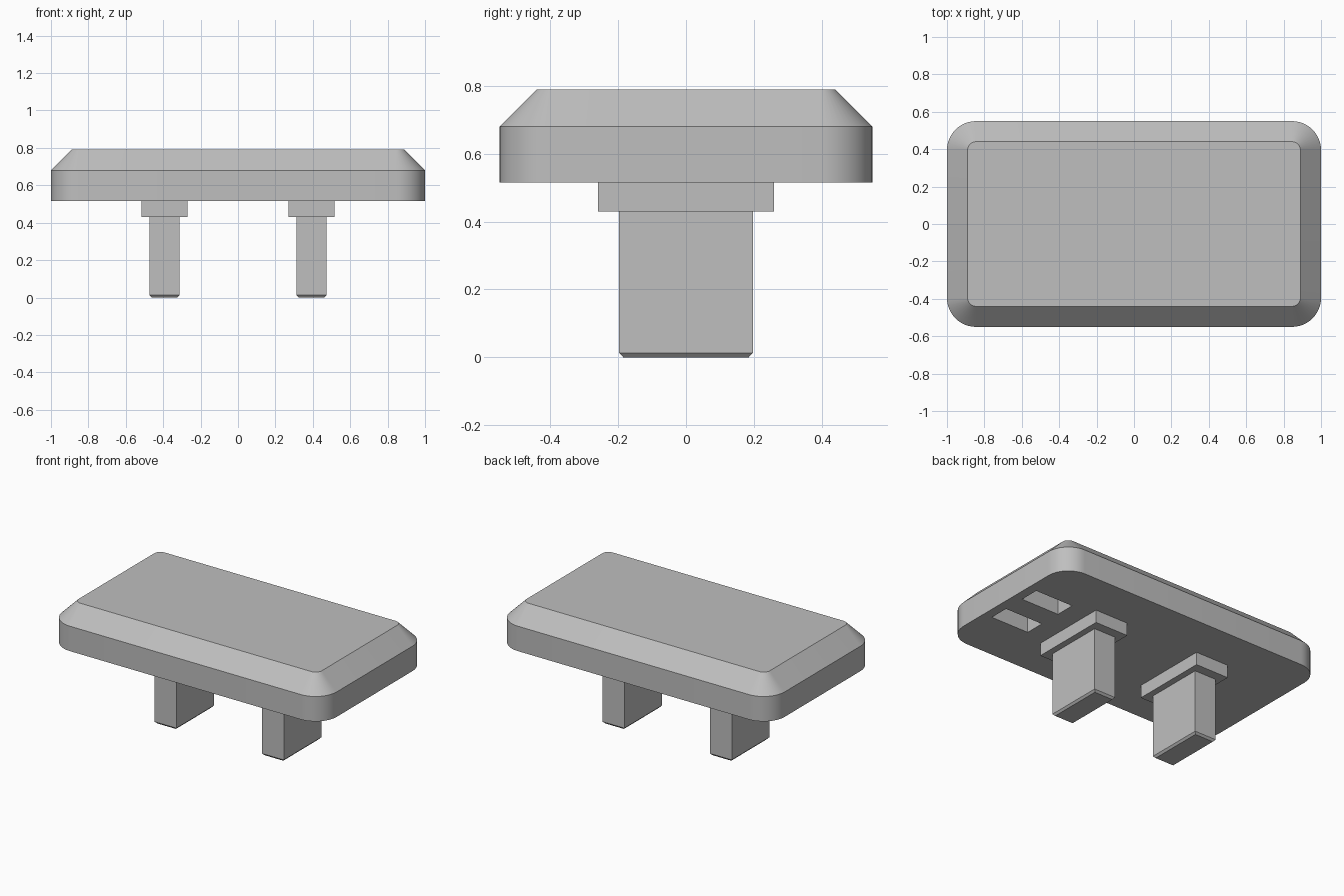
import bpy, bmesh
from math import cos, sin, pi, radians
from mathutils import Vector

cube = bpy.data.objects.get("Cube")
if cube:
    bpy.data.objects.remove(cube, do_unlink=True)

grey = bpy.data.materials.new("plain_grey")
grey.use_nodes = True
colour = (0.52, 0.52, 0.52, 1)
grey.diffuse_color = colour
grey.node_tree.nodes["Principled BSDF"].inputs["Base Color"].default_value = colour


def rounded_ring(half_x, half_y, radius, z, steps=12):
    """Corner arcs of a rounded rectangle, counter-clockwise."""
    ring = []
    for i, (sx, sy) in enumerate([(1, 1), (-1, 1), (-1, -1), (1, -1)]):
        for k in range(steps + 1):
            a = (i + k / steps) * pi / 2
            ring.append(Vector((sx * (half_x - radius) + radius * cos(a),
                                sy * (half_y - radius) + radius * sin(a), z)))
    return ring


def box_ring(half_x, half_y, z):
    return [Vector((sx * half_x, sy * half_y, z))
            for sx, sy in [(1, 1), (-1, 1), (-1, -1), (1, -1)]]


def loft(name, rings, offset=(0, 0, 0)):
    """Closed solid through a stack of matching rings."""
    bm = bmesh.new()
    loops = [[bm.verts.new(p + Vector(offset)) for p in ring] for ring in rings]
    bm.faces.new(loops[0][::-1])
    bm.faces.new(loops[-1])
    for low, high in zip(loops, loops[1:]):
        for i in range(len(low)):
            j = (i + 1) % len(low)
            bm.faces.new((low[i], low[j], high[j], high[i]))
    mesh = bpy.data.meshes.new(name)
    bm.to_mesh(mesh)
    bm.free()
    mesh.materials.append(grey)
    obj = bpy.data.objects.new(name, mesh)
    bpy.context.collection.objects.link(obj)
    return obj


# Plate with rounded corners and a sloped upper rim
BASE, RIM, TOP = 0.515, 0.68, 0.79
slope = 0.11
plate = loft("plate", [
    rounded_ring(1, 0.55, 0.155, BASE),
    rounded_ring(1, 0.55, 0.155, RIM),
    rounded_ring(1 - slope, 0.55 - slope, 0.155 - slope, TOP)])
bpy.context.view_layer.objects.active = plate
plate.select_set(True)

# Two pockets in the underside, near one end
for side in (-1, 1):
    cutter = loft("pocket_cutter", [box_ring(0.14, 0.066, BASE - 0.1),
                                    box_ring(0.14, 0.066, BASE + 0.14)],
                  (0.798, side * 0.141, 0))
    cutter.hide_render = True
    cut = plate.modifiers.new("pocket", "BOOLEAN")
    cut.operation = "DIFFERENCE"
    cut.solver = "EXACT"
    cut.object = cutter
    bpy.ops.object.modifier_apply(modifier=cut.name)
    bpy.data.objects.remove(cutter, do_unlink=True)
bpy.ops.object.shade_smooth_by_angle(angle=radians(30))

# Pair of legs, each with a collar under the plate and a chamfered foot
COLLAR = 0.43
for side, label in ((-1, "right"), (1, "left")):
    place = (side * 0.393, 0, 0)
    loft(label + "_collar", [box_ring(0.122, 0.26, COLLAR),
                             box_ring(0.122, 0.26, BASE)], place)
    loft(label + "_leg", [box_ring(0.068, 0.185, 0),
                          box_ring(0.08, 0.197, 0.013),
                          box_ring(0.08, 0.197, COLLAR)], place)
